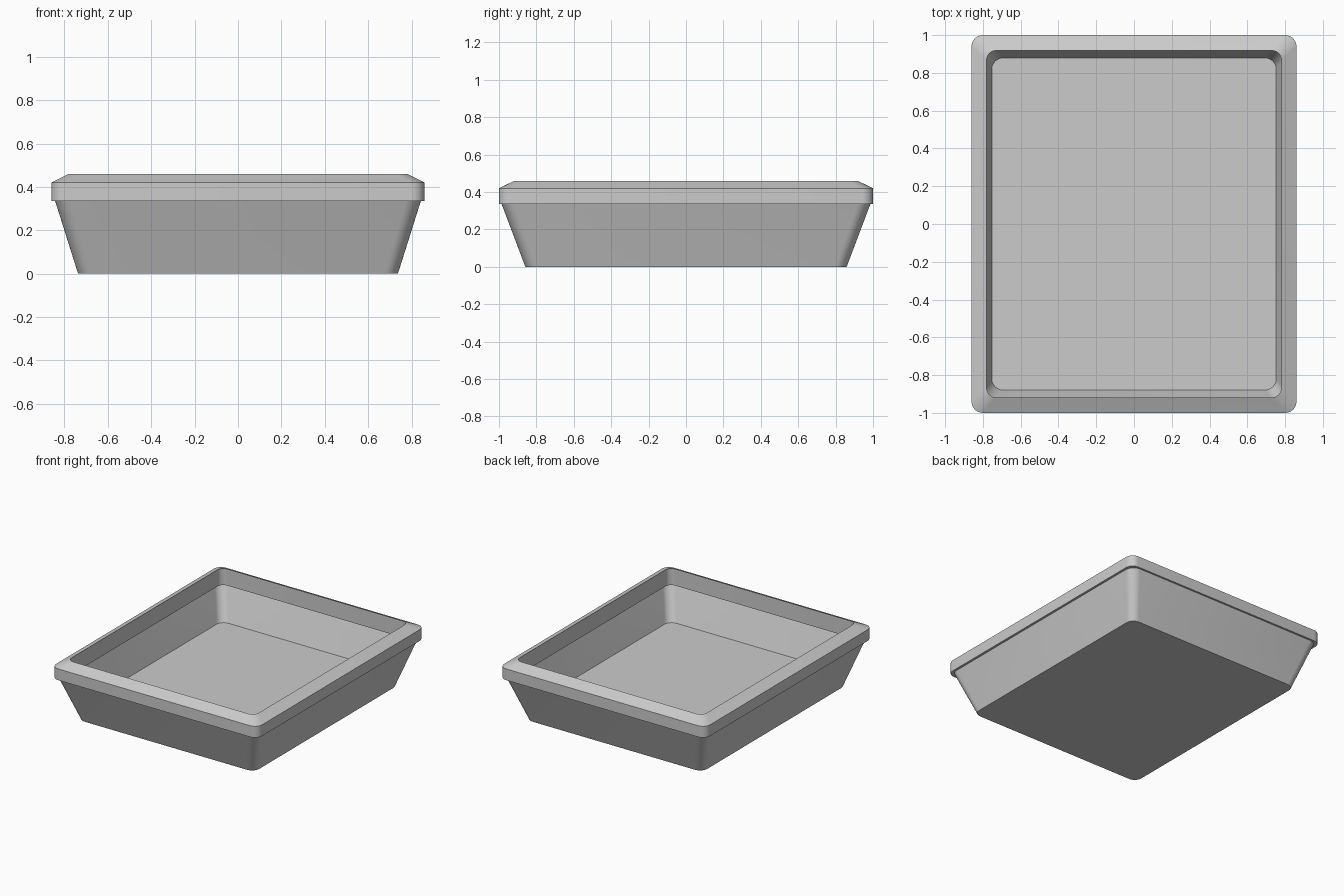
import bpy, bmesh, math

cube = bpy.data.objects.get("Cube")
if cube:
    bpy.data.objects.remove(cube, do_unlink=True)

grey = bpy.data.materials.new("light_grey")
grey.use_nodes = True
colour = (0.6, 0.6, 0.6, 1)
grey.diffuse_color = colour
grey.node_tree.nodes["Principled BSDF"].inputs["Base Color"].default_value = colour

SEGMENTS = 8


def rounded_ring(bm, hx, hy, z, radius):
    """One closed loop of vertices around a rounded rectangle."""
    ring = []
    for corner, (sx, sy) in enumerate([(1, 1), (-1, 1), (-1, -1), (1, -1)]):
        for i in range(SEGMENTS + 1):
            a = (corner + i / SEGMENTS) * math.pi / 2
            ring.append(bm.verts.new((sx * (hx - radius) + radius * math.cos(a),
                                      sy * (hy - radius) + radius * math.sin(a), z)))
    return ring


def loft(name, sections, closed):
    """Bridge rounded rings; close into a loop or cap both ends."""
    bm = bmesh.new()
    rings = [rounded_ring(bm, *s) for s in sections]
    pairs = list(zip(rings, rings[1:]))
    if closed:
        pairs.append((rings[-1], rings[0]))
    else:
        bm.faces.new(rings[0])
        bm.faces.new(rings[-1])
    for low, high in pairs:
        for i in range(len(low)):
            j = (i + 1) % len(low)
            bm.faces.new((low[i], low[j], high[j], high[i]))
    bmesh.ops.recalc_face_normals(bm, faces=bm.faces)
    mesh = bpy.data.meshes.new(name)
    bm.to_mesh(mesh)
    bm.free()
    mesh.materials.append(grey)
    obj = bpy.data.objects.new(name, mesh)
    bpy.context.collection.objects.link(obj)
    bpy.ops.object.select_all(action='DESELECT')
    obj.select_set(True)
    bpy.context.view_layer.objects.active = obj
    bpy.ops.object.shade_smooth_by_angle(angle=math.radians(20))
    return obj


# Tapered thin-walled tray with a raised floor
loft("tray_body", [
    (0.737, 0.859, 0.0, 0.06),
    (0.843, 0.986, 0.336, 0.07),
    (0.834, 0.977, 0.336, 0.065),
    (0.753, 0.879, 0.075, 0.06),
], closed=False)

# Overhanging rim with a sloped top
loft("rim", [
    (0.86, 1.0, 0.335, 0.06),
    (0.86, 1.0, 0.42, 0.06),
    (0.78, 0.918, 0.46, 0.05),
    (0.78, 0.918, 0.335, 0.05),
], closed=True)
